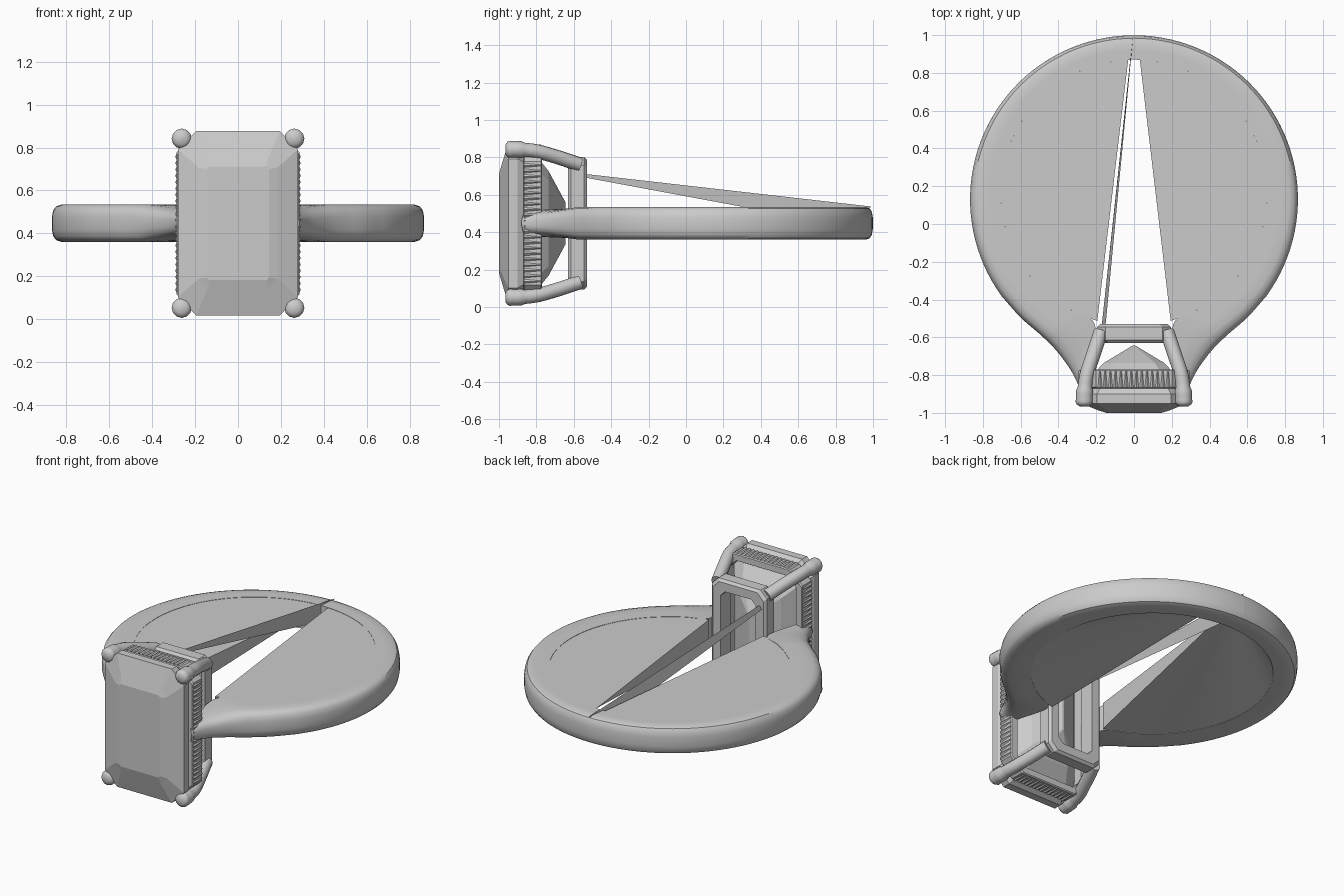
import bpy, math
from mathutils import Vector

if "Cube" in bpy.data.objects:
    bpy.data.objects.remove(bpy.data.objects["Cube"])

CZ = 0.447          # mid height of ring and setting
IC, IR = 0.165, 0.705   # inner circle centre y and radius
OC, OR = 0.131, 0.868   # outer circle centre y and radius


def make(name, verts, faces, smooth=None):
    me = bpy.data.meshes.new(name)
    me.from_pydata([tuple(v) for v in verts], [], faces)
    ob = bpy.data.objects.new(name, me)
    bpy.context.collection.objects.link(ob)
    bpy.ops.object.select_all(action='DESELECT')
    ob.select_set(True)
    bpy.context.view_layer.objects.active = ob
    bpy.ops.object.mode_set(mode='EDIT')
    bpy.ops.mesh.select_all(action='SELECT')
    bpy.ops.mesh.normals_make_consistent(inside=False)
    bpy.ops.object.mode_set(mode='OBJECT')
    if smooth:
        bpy.ops.object.shade_smooth_by_angle(angle=math.radians(smooth))
    return ob


def loft(name, rings, caps=True, closed=False, smooth=None):
    n, m = len(rings[0]), len(rings)
    verts = [v for r in rings for v in r]
    faces = []
    for i in range(m if closed else m - 1):
        a, b = i * n, (i + 1) % m * n
        faces += [(a + j, a + (j + 1) % n, b + (j + 1) % n, b + j) for j in range(n)]
    if caps and not closed:
        faces += [tuple(range(n))[::-1], tuple(range((m - 1) * n, m * n))]
    return make(name, verts, faces, smooth)


def octagon(hx, hz, cut, y):
    p = [(hx, hz - cut), (hx - cut, hz), (cut - hx, hz), (-hx, hz - cut),
         (-hx, cut - hz), (cut - hx, -hz), (hx - cut, -hz), (hx, cut - hz)]
    return [(x, y, CZ + z) for x, z in p]


def smooth_path(pts, steps):
    # Catmull-Rom through the points
    P = [Vector(p) for p in pts]
    P = [2 * P[0] - P[1]] + P + [2 * P[-1] - P[-2]]
    out = []
    for i in range(1, len(P) - 2):
        a, b, c, d = P[i - 1:i + 3]
        for s in range(steps):
            t = s / steps
            out.append(0.5 * (2 * b + (c - a) * t + (2 * a - 5 * b + 4 * c - d) * t * t
                              + (3 * b - a - 3 * c + d) * t ** 3))
    return out + [P[-2]]


def tube(name, pts, radius, sides=12):
    rings = []
    for i, p in enumerate(pts):
        d = (pts[min(i + 1, len(pts) - 1)] - pts[max(i - 1, 0)]).normalized()
        u = d.cross(Vector((0, 0, 1))).normalized()
        v = d.cross(u)
        r = radius[i]
        rings.append([p + r * (math.cos(a) * u + math.sin(a) * v)
                      for a in (2 * math.pi * k / sides for k in range(sides))])
    return loft(name, rings, smooth=40)


def arc(cy, r, a0, a1, n):
    return [(r * math.cos(a), cy + r * math.sin(a), 0)
            for a in (math.radians(a0 + (a1 - a0) * i / n) for i in range(n + 1))]


# Shank: two tapering halves that flare forward to the setting
HH = 0.0875
N = 40
outer_end = [(0.70, -0.383, 0), (0.6, -0.495, 0), (0.5, -0.582, 0), (0.42, -0.66, 0),
             (0.35, -0.75, 0), (0.31, -0.82, 0), (0.285, -0.88, 0)]
inner_end = [(0.50, -0.332, 0), (0.42, -0.40, 0), (0.33, -0.458, 0), (0.22, -0.51, 0),
             (0.205, -0.60, 0), (0.235, -0.74, 0), (0.255, -0.86, 0)]
outer = [Vector(p) for p in arc(OC, OR, 90, -36.3, N)[:-1]] + smooth_path(outer_end, 4)
inner = [Vector(p) for p in arc(IC, IR, 90, -44.8, N)[:-1]] + smooth_path(inner_end, 4)
section = [(0, -1), (0, -0.5), (0, 0.5), (0, 1), (0.4, 1), (0.72, 1), (0.88, 0.9), (0.96, 0.7),
           (1, 0.35), (1, 0), (1, -0.35), (0.96, -0.7), (0.88, -0.9), (0.72, -1), (0.4, -1)]
for side, sx in (('left', -1), ('right', 1)):
    rings = []
    for I, O in zip(inner, outer):
        k = min(1.0, max(0.12, math.sqrt(max(0, (O.y + 0.885) / 0.28))))
        ring = []
        for t, h in section:
            p = I.lerp(O, t)
            ring.append((sx * p.x, p.y, CZ + h * HH * (1 + (k - 1) * max(t, 0.3))))
        rings.append(ring)
    loft(side + '_shank', rings, smooth=35)

# Webs closing each half of the ring: a flat one at the top edge and a
# fan that falls from the back point to the bottom inner edge
TOP, LOW = CZ + HH - 0.002, CZ - HH + 0.002
for side, sx in (('left', -1), ('right', 1)):
    rim = [(sx * x, y) for x, y, _ in arc(IC, IR, 87.5, -74, 48)]
    make(side + '_web', [(x, y, TOP) for x, y in rim], [tuple(range(len(rim)))])
    fan = [(*rim[0], TOP)] + [(x, y, LOW) for x, y in rim]
    make(side + '_fan_web', fan, [(0, i, i + 1) for i in range(1, len(fan) - 1)])
    # closing wall along the central slit
    make(side + '_slit_wall', [(*rim[0], TOP), (*rim[-1], TOP), (*rim[-1], LOW)], [(0, 1, 2)])

# Raised blade from the back of the band to the base rail
make('raised_blade',
     [(-0.005, 0.99, 0.537), (-0.02, 0.87, 0.43), (-0.17, -0.53, 0.69), (-0.15, -0.53, 0.71)],
     [(0, 1, 2, 3)])

# Step-cut stone
loft('stone', [octagon(0.145, 0.265, 0.012, -1.0), octagon(0.185, 0.305, 0.045, -0.988),
               octagon(0.28, 0.43, 0.085, -0.95), octagon(0.28, 0.43, 0.085, -0.90),
               octagon(0.22, 0.36, 0.07, -0.80), octagon(0.16, 0.28, 0.05, -0.735),
               octagon(0.006, 0.11, 0.003, -0.643)])


def frame(name, hx, hz, cut, wall, y0, y1, b):
    # octagonal rail with bevelled outer edges
    loft(name, [octagon(hx - b, hz - b, cut, y0), octagon(hx, hz, cut, y0 + b),
                octagon(hx, hz, cut, y1 - b), octagon(hx - b, hz - b, cut, y1),
                octagon(hx - wall, hz - wall, cut * 0.7, y1),
                octagon(hx - wall, hz - wall, cut * 0.7, y0)], closed=True)


frame('upper_gallery_rail', 0.287, 0.415, 0.085, 0.045, -0.87, -0.77, 0.006)
frame('base_rail', 0.195, 0.355, 0.045, 0.07, -0.63, -0.53, 0.015)

# Fine tapered ridges on the upper rail
verts, faces = [], []


def ridge(pos, out, along):
    o, a = Vector(out), Vector(along)
    p, b = Vector(pos), len(verts)
    for y, w in ((-0.865, 0.011), (-0.775, 0.003)):
        q = Vector((p.x, y, p.z))
        verts.extend([q - a * w, q + o * 0.006, q + a * w])
    faces.extend([(b, b + 1, b + 4, b + 3), (b + 1, b + 2, b + 5, b + 4),
                  (b, b + 2, b + 1), (b + 3, b + 4, b + 5)])


for s in (-1, 1):
    for i in range(22):
        ridge((s * 0.287, 0, CZ - 0.31 + 0.62 * i / 21), (s, 0, 0), (0, 0, 1))
    for i in range(14):
        ridge((-0.18 + 0.36 * i / 13, 0, CZ + s * 0.415), (0, 0, s), (1, 0, 0))
make('rail_ridges', verts, faces)

# Four corner claws from the base rail to rounded tips over the stone
claw = [(0.262, -0.965, 0.393), (0.262, -0.90, 0.395), (0.25, -0.80, 0.385),
        (0.215, -0.69, 0.355), (0.175, -0.57, 0.315)]
for sx, a in ((-1, 'left'), (1, 'right')):
    for sz, b in ((-1, 'lower'), (1, 'upper')):
        pts = smooth_path([(sx * x, y, CZ + sz * z) for x, y, z in claw], 5)
        rad = [0.026, 0.042, 0.047] + [0.045] * 4 + [0.038] * (len(pts) - 7)
        tube(f'{a}_{b}_claw', pts, rad)
